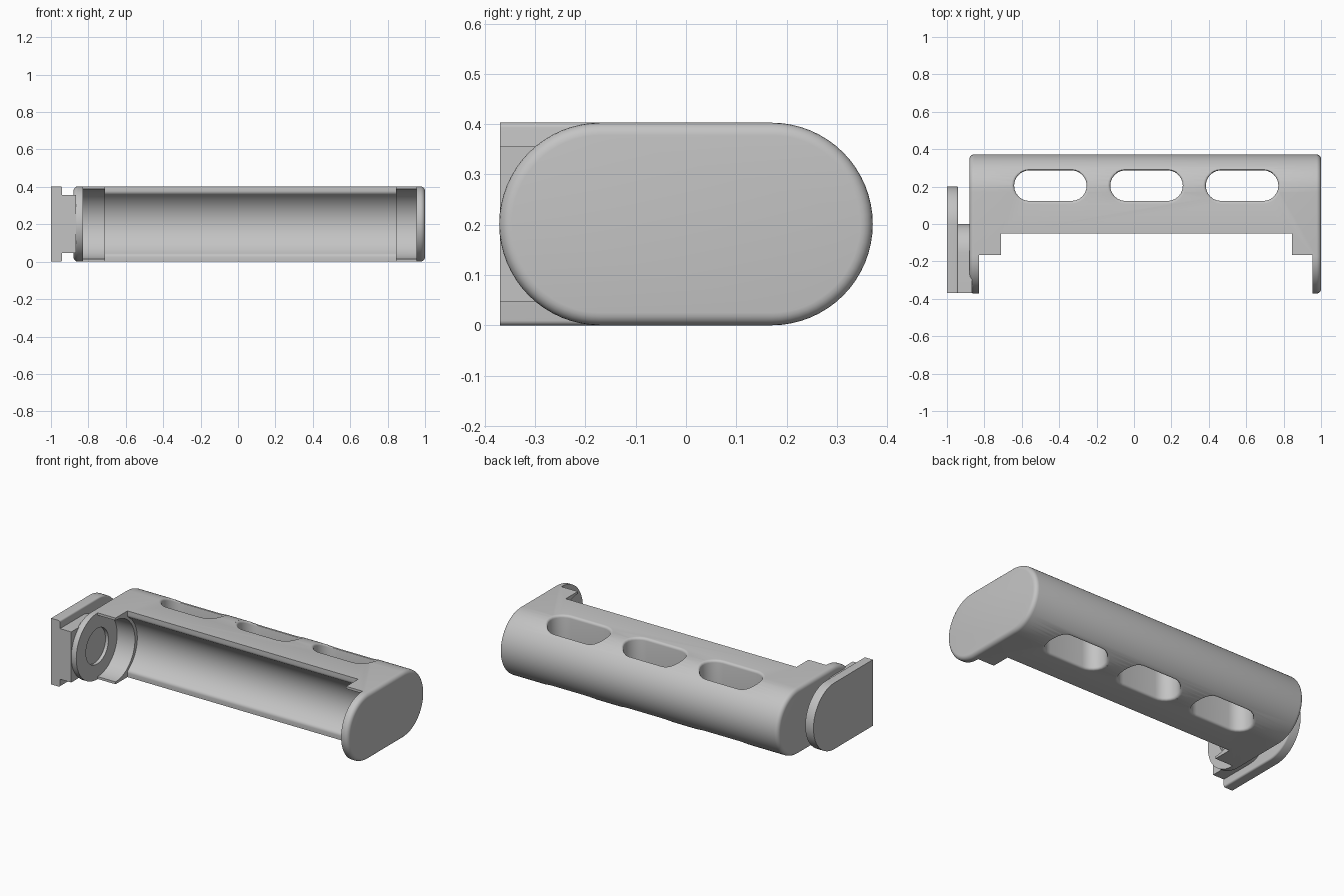
import bpy, bmesh
from math import sin, cos, pi, sqrt

cube = bpy.data.objects.get("Cube")
if cube:
    bpy.data.objects.remove(cube, do_unlink=True)

grey = bpy.data.materials.new("Light grey plastic")
grey.use_nodes = True
grey.diffuse_color = (0.55, 0.55, 0.55, 1)
grey.node_tree.nodes["Principled BSDF"].inputs["Base Color"].default_value = (0.55, 0.55, 0.55, 1)

H = 0.403
MID = H / 2
ARC = 0.17               # distance of the end arc centres from the middle
INNER = (-0.83, 0.955)   # inside faces of the two end caps
OPEN = (-0.71, 0.845)    # wide front opening
LIP = -0.05              # front edge of the wide opening


def stadium(c0, c1, r, n=32, square_start=False):
    """Outline of two half circles centred at c0 and c1."""
    arc = [pi * i / n - pi / 2 for i in range(n + 1)]
    pts = [(c1 + r * cos(a), r * sin(a)) for a in arc]
    if square_start:
        return pts + [(c0, r), (c0, -r)]
    return pts + [(c0 - r * cos(a), -r * sin(a)) for a in arc]


def fillet(r, n=5):
    """Steps of a rounded edge as (depth, inset)."""
    return [(r * (1 - cos(t)), r * (1 - sin(t))) for t in [pi / 2 * i / n for i in range(n + 1)]]


def loft(name, rings, place):
    """Join rings of (outline, offset) into a closed solid."""
    bm = bmesh.new()
    loops = [[bm.verts.new(place(u, v, w)) for u, v in pts] for pts, w in rings]
    for a, b in zip(loops, loops[1:]):
        for i in range(len(a)):
            j = (i + 1) % len(a)
            bm.faces.new((a[i], a[j], b[j], b[i]))
    bm.faces.new(loops[0][::-1])
    bm.faces.new(loops[-1])
    bmesh.ops.recalc_face_normals(bm, faces=bm.faces)
    mesh = bpy.data.meshes.new(name)
    bm.to_mesh(mesh)
    bm.free()
    mesh.materials.append(grey)
    obj = bpy.data.objects.new(name, mesh)
    bpy.context.collection.objects.link(obj)
    return obj


def along_x(u, v, w):
    return (w, u, MID + v)


def through_back(u, v, w):
    """Follow the outer skin: w is (side, depth below the skin)."""
    y = 0.205 + v
    skin = sqrt(MID ** 2 - max(0, y - ARC) ** 2)
    return (u, y, MID + w[0] * (skin - w[1]))


def prism(name, pts, span):
    return loft(name, [(pts, span[0]), (pts, span[1])], along_x)


def box(name, span, y0, y1):
    return prism(name, [(y0, -1), (y1, -1), (y1, 1), (y0, 1)], span)


def finish(obj):
    bpy.ops.object.select_all(action="DESELECT")
    obj.select_set(True)
    bpy.context.view_layer.objects.active = obj
    bpy.ops.object.shade_smooth_by_angle(angle=0.6)


# Capsule shaped body with rounded end rims
rim = fillet(0.025)
rings = [(stadium(-ARC, ARC, MID - inset), -0.88 + d) for d, inset in rim]
rings += [(stadium(-ARC, ARC, MID - inset), 1 - d) for d, inset in rim[::-1]]
body = loft("holder_body", rings, along_x)

# Hollow, stepped front opening and contact recesses
cutters = [
    prism("cavity_cutter", stadium(-0.6, -0.145, 0.19), OPEN),
    prism("end_cavity_cutter", stadium(-0.6, -0.165, 0.187), INNER),
    box("front_cutter", INNER, -0.8, -0.165),
    box("wide_front_cutter", OPEN, -0.8, LIP),
    prism("contact_recess_cutter", stadium(-ARC, -ARC + 0.001, 0.108), (-0.85, -0.82)),
]

# Three rounded slots through the back, with softened rims
flare = [(-0.2, 0.015)] + [(inset, d) for inset, d in
                           [(i, d) for d, i in fillet(0.015, 4)]]
flare = [(-0.2, 0.015)] + [(d, i) for d, i in fillet(0.015, 4)]
for x in (-0.447, 0.067, 0.578):
    steps = [(-1, d, g) for d, g in flare] + [(1, d, g) for d, g in flare[::-1]]
    cutters.append(loft("slot_cutter",
                        [(stadium(x - 0.112, x + 0.112, 0.082 + g, 12), (s, d)) for s, d, g in steps],
                        through_back))

for cutter in cutters:
    cutter.hide_render = True
    mod = body.modifiers.new(cutter.name, "BOOLEAN")
    mod.operation = "DIFFERENCE"
    mod.solver = "EXACT"
    mod.object = cutter

graph = bpy.context.evaluated_depsgraph_get()
result = bpy.data.meshes.new_from_object(body.evaluated_get(graph))
body.modifiers.clear()
body.data = result
for cutter in cutters:
    bpy.data.objects.remove(cutter, do_unlink=True)

# Round the long lips of the opening
bm = bmesh.new()
bm.from_mesh(result)
lips = [e for e in bm.edges if e.calc_length() > 1
        and all(abs(v.co.y - LIP) < 0.001 for v in e.verts)]
bmesh.ops.bevel(bm, geom=lips, offset=0.012, segments=4, profile=0.5, affect="EDGES")
bm.to_mesh(result)
bm.free()
finish(body)

# Mounting rail: outer plate and narrower web, square in front, round behind
plate_rings = [(stadium(-0.37, 0, MID, square_start=True), -1)]
plate_rings += [(stadium(-0.37, 0, MID - i, square_start=True), -0.94 - d)
                for d, i in fillet(0.01, 4)[::-1]]
finish(loft("rail_plate", plate_rings, along_x))
finish(prism("rail_web", stadium(-0.37, -0.154, 0.154, square_start=True), (-0.945, -0.865)))
